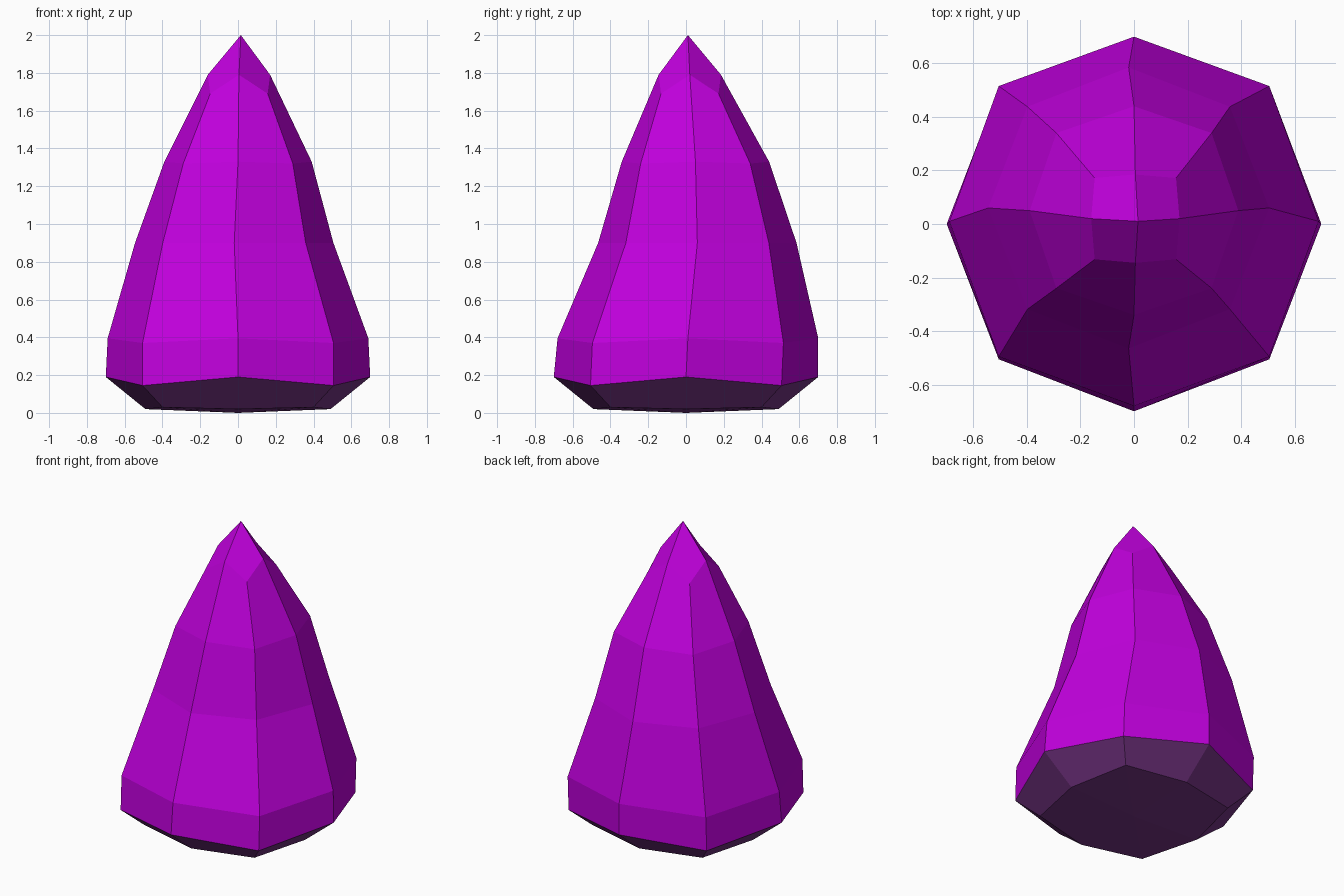
import bpy, bmesh, math

if "Cube" in bpy.data.objects:
    bpy.data.objects.remove(bpy.data.objects["Cube"])

def material(name, color):
    m = bpy.data.materials.new(name)
    m.diffuse_color = (*color, 1)
    m.use_nodes = True
    m.node_tree.nodes["Principled BSDF"].inputs["Base Color"].default_value = m.diffuse_color
    return m

purple = material("bright purple", (0.53, 0.0, 0.72))
dark = material("dark plum", (0.18, 0.034, 0.235))

# Eight-sided rings: centre x, centre y, radius and height at the
# four axis corners, then radius and height at the four diagonal corners
RINGS = [
    (0.00, 0.00, 0.49, 0.02, 0.565, 0.03),
    (0.00, 0.00, 0.70, 0.19, 0.715, 0.145),
    (0.00, 0.01, 0.69, 0.395, 0.715, 0.37),
    (-0.02, 0.06, 0.525, 0.90, 0.535, 0.90),
    (0.00, 0.05, 0.39, 1.33, 0.41, 1.32),
    (0.005, 0.02, 0.165, 1.79, 0.215, 1.69),
]

bm = bmesh.new()
rings = []
for cx, cy, ra, za, rd, zd in RINGS:
    ring = []
    for i in range(8):
        a = i * math.pi / 4
        r, z = (rd, zd) if i % 2 else (ra, za)
        ring.append(bm.verts.new((cx + r * math.cos(a), cy + r * math.sin(a), z)))
    rings.append(ring)

# Side walls; the lowest band is the dark underside
for k in range(len(rings) - 1):
    lo, hi = rings[k], rings[k + 1]
    for i in range(8):
        j = (i + 1) % 8
        f = bm.faces.new((lo[i], lo[j], hi[j], hi[i]))
        f.material_index = 1 if k == 0 else 0

# Pointed tip of four kite-shaped facets
tip = bm.verts.new((0.015, 0.01, 2.0))
top = rings[-1]
for i in range(0, 8, 2):
    bm.faces.new((top[i], top[i + 1], top[(i + 2) % 8], tip))

# Slightly bulging base
base = bm.verts.new((0, 0, 0))
for i in range(8):
    f = bm.faces.new((rings[0][(i + 1) % 8], rings[0][i], base))
    f.material_index = 1

bmesh.ops.recalc_face_normals(bm, faces=bm.faces)
mesh = bpy.data.meshes.new("faceted_cone")
bm.to_mesh(mesh)
bm.free()
mesh.materials.append(purple)
mesh.materials.append(dark)
obj = bpy.data.objects.new("faceted_cone", mesh)
bpy.context.collection.objects.link(obj)
